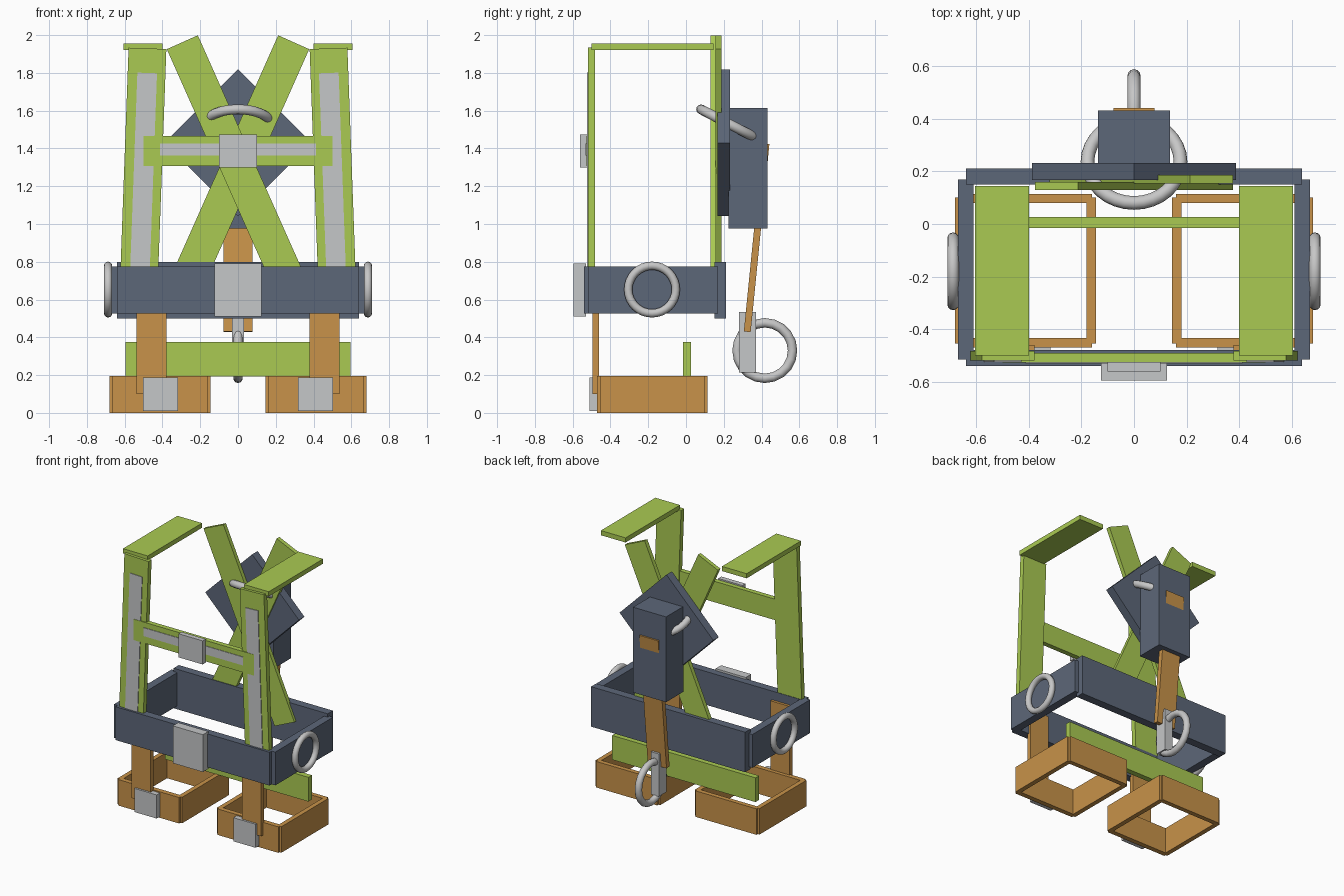
import bpy
from math import radians, pi

default = bpy.data.objects.get("Cube")
if default:
    bpy.data.objects.remove(default, do_unlink=True)


def material(name, rgb):
    mat = bpy.data.materials.new(name)
    mat.use_nodes = True
    mat.diffuse_color = (*rgb, 1)
    mat.node_tree.nodes["Principled BSDF"].inputs["Base Color"].default_value = (*rgb, 1)
    return mat


GREEN = material("lime webbing", (0.40, 0.59, 0.085))
NAVY = material("slate padding", (0.108, 0.135, 0.19))
ORANGE = material("orange webbing", (0.58, 0.29, 0.067))
GREY = material("grey buckle", (0.56, 0.57, 0.58))
METAL = material("ring metal", (0.57, 0.57, 0.57))


def box(name, x, y, z, mat, rot=(0, 0, 0)):
    """Block spanning the given (min, max) ranges, turned about its centre."""
    spans = (x, y, z)
    bpy.ops.mesh.primitive_cube_add(size=1, location=[(a + b) / 2 for a, b in spans])
    ob = bpy.context.object
    ob.name = name
    ob.scale = [b - a for a, b in spans]
    bpy.ops.object.transform_apply(location=False, rotation=False, scale=True)
    ob.rotation_euler = [radians(a) for a in rot]
    ob.data.materials.append(mat)
    return ob


def pair(name, x, y, z, mat, tilt=0):
    """Matching blocks on the left (+x) and right (-x)."""
    box("left_" + name, x, y, z, mat, (0, tilt, 0))
    box("right_" + name, (-x[1], -x[0]), y, z, mat, (0, -tilt, 0))


def ring(name, loc, rot, major, minor, segments=32):
    bpy.ops.mesh.primitive_torus_add(location=loc, rotation=rot, major_radius=major,
                                     minor_radius=minor, major_segments=segments,
                                     minor_segments=12)
    ob = bpy.context.object
    ob.name = name
    ob.data.materials.append(METAL)
    bpy.ops.object.shade_smooth()


# Waist belt with buckle and side rings
box("belt_front", (-0.64, 0.64), (-0.54, -0.48), (0.525, 0.775), NAVY)
box("belt_back", (-0.64, 0.64), (0.15, 0.212), (0.50, 0.80), NAVY)
pair("belt_side", (0.61, 0.67), (-0.515, 0.17), (0.525, 0.775), NAVY)
box("belt_buckle", (-0.125, 0.125), (-0.595, -0.53), (0.51, 0.79), GREY)
for side, s in (("left", 1), ("right", -1)):
    ring(side + "_belt_ring", (s * 0.688, -0.18, 0.653), (0, pi / 2, 0), 0.126, 0.022)

# Front shoulder straps, their grey strips and the shoulder tops
pair("shoulder_strap", (0.401, 0.601), (-0.52, -0.483), (0.74, 1.93), GREEN, -2.1)
pair("shoulder_strip", (0.448, 0.552), (-0.525, -0.518), (0.75, 1.80), GREY, -2.1)
pair("shoulder_top", (0.40, 0.605), (-0.50, 0.145), (1.92, 1.955), GREEN)

# Chest strap
box("chest_strap", (-0.50, 0.50), (-0.527, -0.49), (1.308, 1.465), GREEN)
box("chest_strip", (-0.412, 0.412), (-0.531, -0.525), (1.362, 1.425), GREY)
box("chest_buckle", (-0.10, 0.10), (-0.562, -0.525), (1.298, 1.475), GREY)

# Crossed back straps
box("back_strap_front", (-0.09, 0.09), (0.13, 0.16), (0.575, 2.025), GREEN, (0, -24, 0))
box("back_strap_rear", (-0.09, 0.09), (0.155, 0.187), (0.575, 2.025), GREEN, (0, 24, 0))

# Back plate, pack and carrying ring
box("back_plate", (-0.275, 0.275), (0.167, 0.232), (1.155, 1.705), NAVY, (0, 45, 0))
box("back_pack", (-0.137, 0.137), (0.225, 0.432), (0.975, 1.615), NAVY)
ring("back_handle_ring", (0, 0.237, 1.525), (radians(-27.5), 0, 0), 0.177, 0.026)

# Hanging strap with tab and ring
box("tail_strap", (-0.078, 0.078), (0.356, 0.392), (0.427, 1.427), ORANGE, (-5.7, 0, 0))
box("tail_tab", (-0.033, 0.033), (0.28, 0.37), (0.215, 0.535), GREY)
ring("tail_ring", (0, 0.417, 0.33), (0, pi / 2, 0), 0.147, 0.025, 20)

# Leg loops, hangers and buckles
pair("leg_loop_inner", (0.145, 0.18), (-0.455, 0.10), (0, 0.195), ORANGE)
pair("leg_loop_outer", (0.645, 0.68), (-0.455, 0.10), (0, 0.195), ORANGE)
pair("leg_loop_front", (0.16, 0.665), (-0.47, -0.433), (0, 0.195), ORANGE)
pair("leg_loop_back", (0.16, 0.665), (0.08, 0.115), (0, 0.195), ORANGE)
pair("leg_hanger", (0.378, 0.538), (-0.495, -0.46), (0.10, 0.71), ORANGE)
pair("leg_buckle", (0.318, 0.503), (-0.51, -0.465), (0.01, 0.187), GREY)

# Seat strap
box("seat_strap", (-0.595, 0.595), (-0.016, 0.026), (0.193, 0.375), GREEN)
